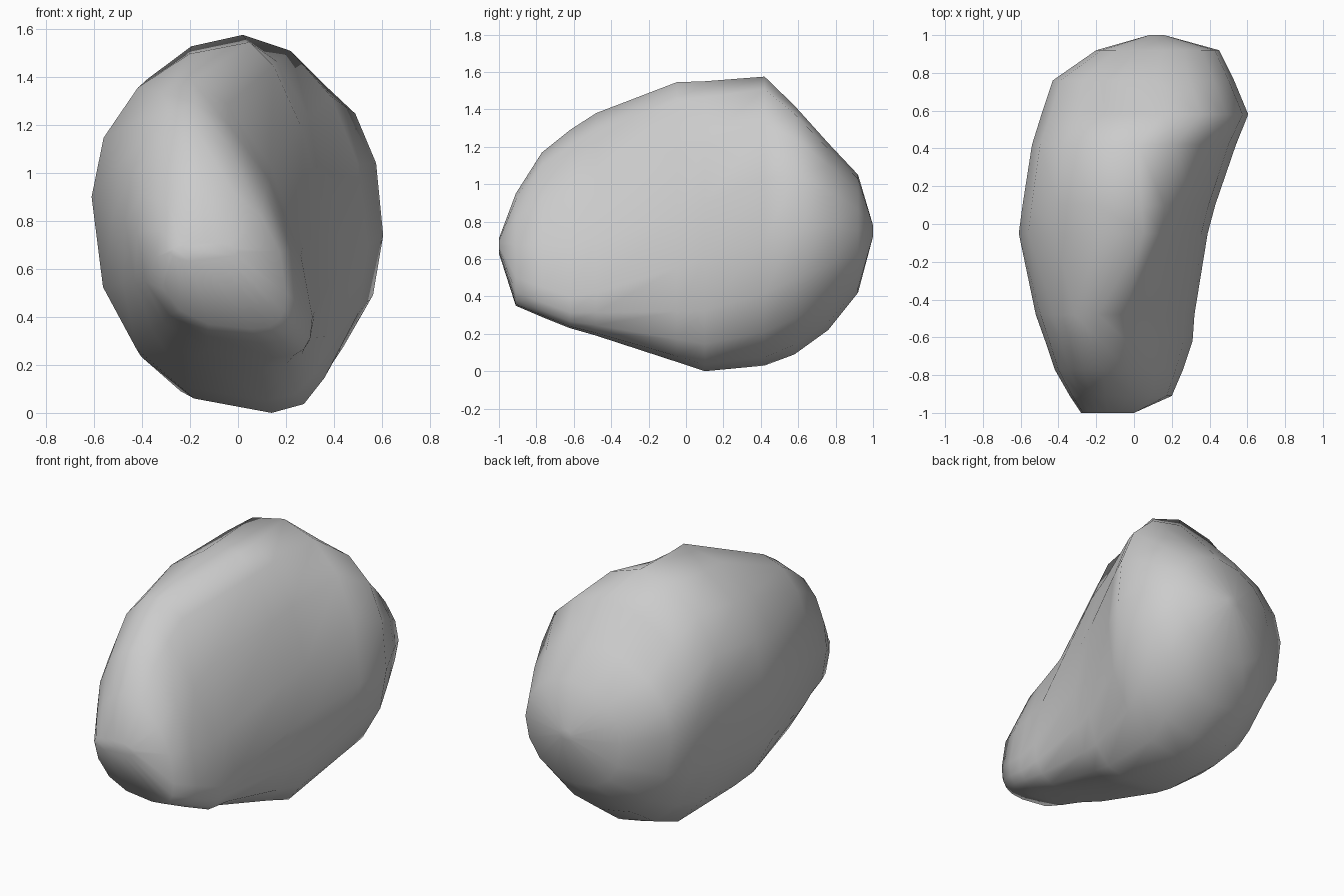
import bpy, bmesh, math

if "Cube" in bpy.data.objects:
    bpy.data.objects.remove(bpy.data.objects["Cube"], do_unlink=True)

SIDES = 16

# Cross-sections from front to back:
# y, left x, right x, bottom z, top z, x of top point, x of bottom point,
# z of left point, z of right point, flatness of upper and lower right flank
SECTIONS = [
    (-1, -.28, 0, .63, .71, -.14, -.14, .67, .67, 1, 1),
    (-.91, -.34, .2, .35, .95, -.15, .05, .65, .5, 1, .7),
    (-.77, -.42, .26, .29, 1.17, -.17, .1, .75, .45, 1.2, .7),
    (-.62, -.47, .31, .23, 1.29, -.18, .15, .8, .4, 1.3, .7),
    (-.48, -.52, .32, .19, 1.38, -.19, .1, .82, .42, 1.3, .8),
    (-.05, -.61, .39, .05, 1.545, .05, .12, .9, .55, 1.3, .8),
    (.1, -.59, .43, 0, 1.55, .04, .14, .92, .6, 1.2, .8),
    (.42, -.54, .54, .03, 1.575, .02, 0, .95, .7, 1, .9),
    (.58, -.49, .605, .09, 1.42, .15, .05, .85, .74, .85, 1),
    (.76, -.43, .53, .22, 1.22, .12, .05, .8, .78, .9, 1),
    (.92, -.2, .45, .42, 1.05, .15, .12, .75, .75, 1, 1),
    (1, .08, .16, .72, .78, .12, .12, .75, .75, 1, 1),
]


def section_ring(bm, y, left, right, low, high, x_top, x_low, z_left, z_right, upper, lower):
    """Closed ring of four quarter curves joining the extreme points."""
    ring = []
    for i in range(SIDES):
        t = math.tau * i / SIDES
        c, s = math.cos(t), math.sin(t)
        side, z_side = (right, z_right) if c > 0 else (left, z_left)
        x_end, z_end = (x_top, high) if s > 0 else (x_low, low)
        if c > 0:
            power = upper if s > 0 else lower
        else:
            power = 1 if s > 0 else .85
        x = x_end + (side - x_end) * abs(c) ** power
        z = z_side + (z_end - z_side) * abs(s) ** power
        ring.append(bm.verts.new((x, y, z)))
    return ring


# Stone body lofted through the sections
bm = bmesh.new()
rings = [section_ring(bm, *s) for s in SECTIONS]
for a, b in zip(rings, rings[1:]):
    for i in range(SIDES):
        j = (i + 1) % SIDES
        bm.faces.new((a[i], a[j], b[j], b[i]))
bm.faces.new(rings[0])
bm.faces.new(rings[-1])
bmesh.ops.recalc_face_normals(bm, faces=bm.faces)
for f in bm.faces:
    f.smooth = True

mesh = bpy.data.meshes.new("boulder")
bm.to_mesh(mesh)
bm.free()
boulder = bpy.data.objects.new("boulder", mesh)
bpy.context.collection.objects.link(boulder)

# Plain grey stone
stone = bpy.data.materials.new("grey_stone")
stone.use_nodes = True
colour = (.6, .6, .6, 1)
stone.diffuse_color = colour
shader = stone.node_tree.nodes["Principled BSDF"]
shader.inputs["Base Color"].default_value = colour
shader.inputs["Roughness"].default_value = .9
mesh.materials.append(stone)
